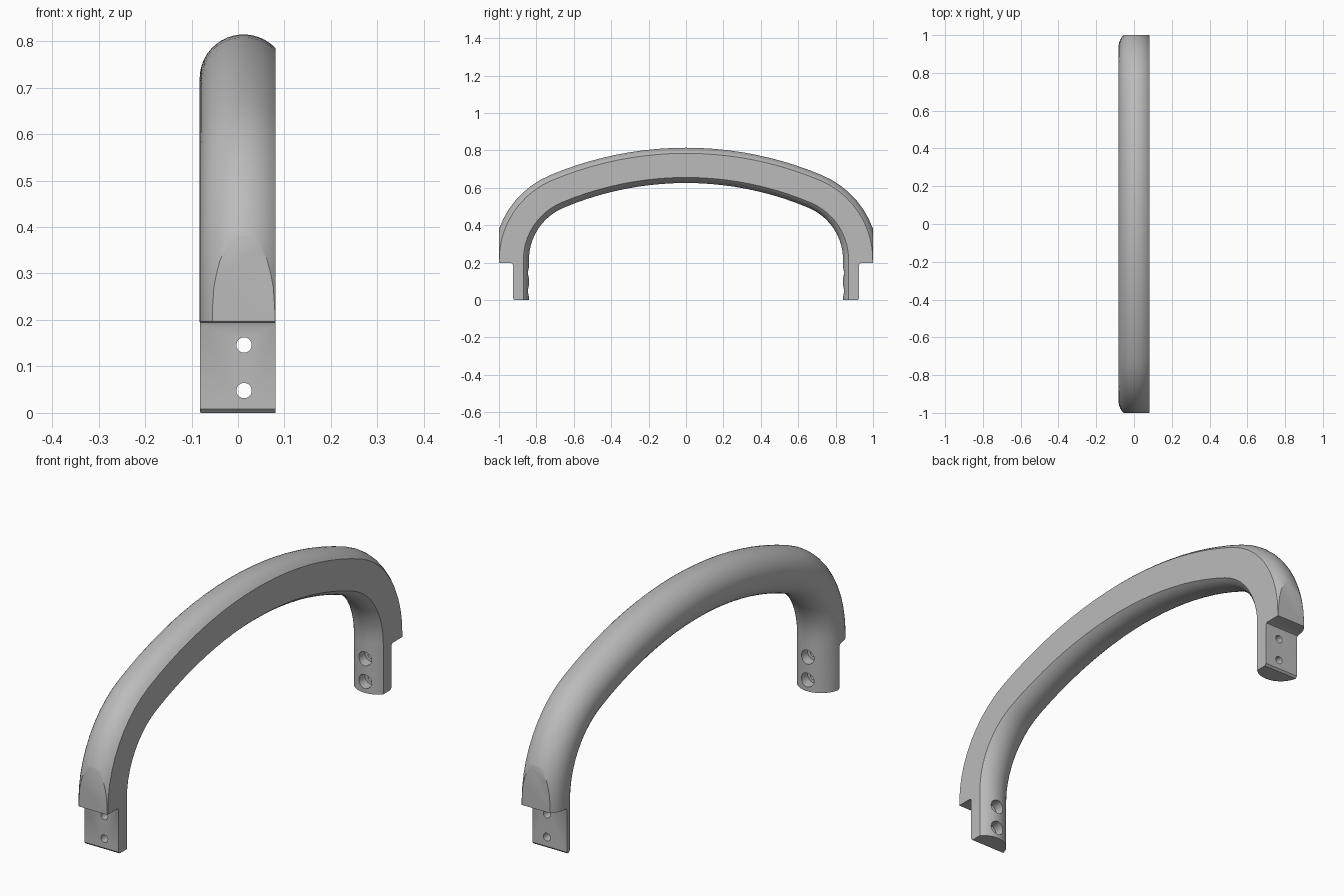
import bpy, bmesh
from math import sin, cos, asin, acos, pi
from mathutils import Matrix

if "Cube" in bpy.data.objects:
    bpy.data.objects.remove(bpy.data.objects["Cube"])

CX, R = 0.012, 0.0945            # tube centre and radius
FLAT = 0.081                     # x of the flat side
LEG_Y = 0.934                    # leg centre line
ARCH_R, ARCH_Z = 1.78, -1.06     # shallow top arc
BEND_R = 0.395                   # shoulder arc


def make_object(name, bm):
    bmesh.ops.recalc_face_normals(bm, faces=bm.faces)
    mesh = bpy.data.meshes.new(name)
    bm.to_mesh(mesh)
    bm.free()
    obj = bpy.data.objects.new(name, mesh)
    bpy.context.collection.objects.link(obj)
    return obj


# Path as (y, z, outward angle): leg, shoulder, arch, shoulder, leg
bend_y = LEG_Y - BEND_R
turn = acos(bend_y / (ARCH_R - BEND_R))
bend_z = ARCH_Z + (ARCH_R - BEND_R) * sin(turn)
half = [(LEG_Y, 0, 0)]
for i in range(11):
    a = turn * i / 10
    half.append((bend_y + BEND_R * cos(a), bend_z + BEND_R * sin(a), a))
for i in range(1, 11):
    a = turn + (pi / 2 - turn) * i / 10
    half.append((ARCH_R * cos(a), ARCH_Z + ARCH_R * sin(a), a))
path = half + [(-y, z, pi - a) for y, z, a in reversed(half[:-1])]

# D-shaped section swept along the path
open_angle = acos((FLAT - CX) / R)
section = [open_angle + (2 * pi - 2 * open_angle) * i / 32 for i in range(33)]
bm = bmesh.new()
rings = []
for y, z, a in path:
    rings.append([bm.verts.new((CX + R * cos(s), y + R * sin(s) * cos(a),
                                z + R * sin(s) * sin(a))) for s in section])
for r0, r1 in zip(rings, rings[1:]):
    for i in range(len(section)):
        j = (i + 1) % len(section)
        bm.faces.new((r0[i], r0[j], r1[j], r1[i]))
bm.faces.new(rings[0])
bm.faces.new(rings[-1])
handle = make_object("handle", bm)


def cut(bm):
    cutter = make_object("cutter", bm)
    cutter.hide_render = True
    mod = handle.modifiers.new("cut", 'BOOLEAN')
    mod.operation = 'DIFFERENCE'
    mod.solver = 'EXACT'
    mod.object = cutter
    bpy.context.view_layer.objects.active = handle
    bpy.ops.object.modifier_apply(modifier=mod.name)
    bpy.data.objects.remove(cutter)


# Flat outer pads and stepped mounting tabs
profile = [(0.817, -0.1), (0.925, 0.008), (0.925, 0.187), (0.928, 0.194),
           (0.935, 0.197), (1.0, 0.197), (1.0, 0.6), (1.2, 0.6), (1.2, -0.1)]
for side in (-1, 1):
    bm = bmesh.new()
    face = bm.faces.new([bm.verts.new((-0.3, side * y, z)) for y, z in profile])
    ext = bmesh.ops.extrude_face_region(bm, geom=[face])
    moved = [v for v in ext["geom"] if isinstance(v, bmesh.types.BMVert)]
    bmesh.ops.translate(bm, verts=moved, vec=(0.6, 0, 0))
    cut(bm)

# Screw holes with wider recesses on the inner side
for z in (0.048, 0.146):
    for radius, length in ((0.03, 1.77), (0.0165, 3)):
        bm = bmesh.new()
        place = Matrix.Translation((0.013, 0, z)) @ Matrix.Rotation(pi / 2, 4, 'X')
        bmesh.ops.create_cone(bm, cap_ends=True, segments=24, radius1=radius,
                              radius2=radius, depth=length, matrix=place)
        cut(bm)

# Single grey material
grey = bpy.data.materials.new("grey")
grey.use_nodes = True
color = (0.5, 0.5, 0.5, 1)
grey.diffuse_color = color
grey.node_tree.nodes["Principled BSDF"].inputs["Base Color"].default_value = color
handle.data.materials.clear()
handle.data.materials.append(grey)
for poly in handle.data.polygons:
    poly.material_index = 0

bpy.ops.object.select_all(action='DESELECT')
handle.select_set(True)
bpy.context.view_layer.objects.active = handle
bpy.ops.object.shade_smooth_by_angle(angle=0.42)
